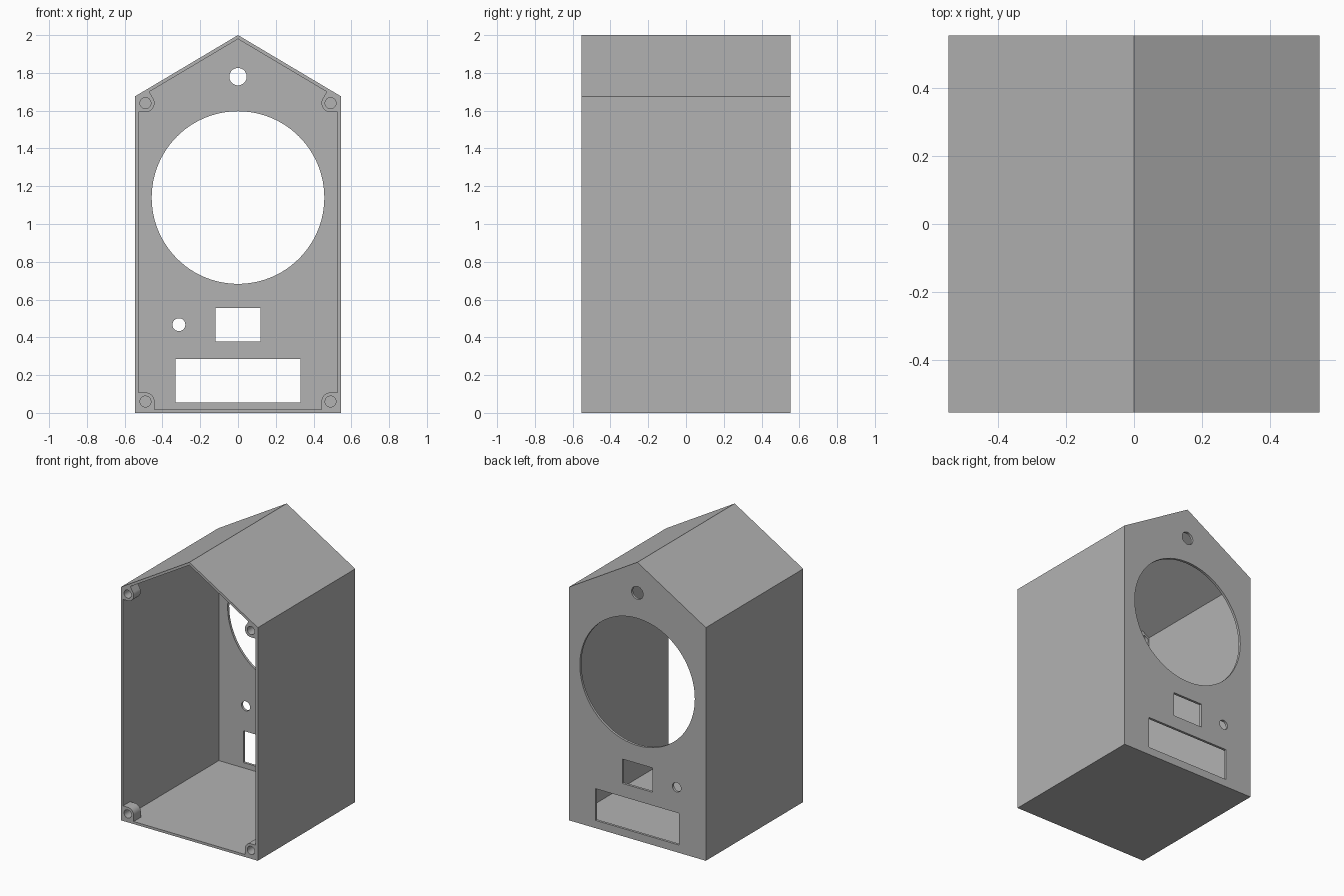
import bpy, bmesh
from math import sin, cos, pi, atan2, degrees
from mathutils import Vector

cube = bpy.data.objects.get("Cube")
if cube:
    bpy.data.objects.remove(cube, do_unlink=True)

HALF_W, HALF_D, EAVE, TOP = 0.545, 0.553, 1.676, 2.0
WALL = 0.018
BOSS_R, HOLE_R, BOSS_LEN = 0.048, 0.029, 0.08

grey = bpy.data.materials.new("Plain grey")
grey.use_nodes = True
grey.diffuse_color = (0.45, 0.45, 0.45, 1)
grey.node_tree.nodes["Principled BSDF"].inputs["Base Color"].default_value = grey.diffuse_color


def prism(name, outline, y0, y1):
    """Extrude an (x, z) outline along y."""
    bm = bmesh.new()
    face = bm.faces.new([bm.verts.new((x, y0, z)) for x, z in outline])
    ext = bmesh.ops.extrude_face_region(bm, geom=[face])
    verts = [g for g in ext["geom"] if isinstance(g, bmesh.types.BMVert)]
    bmesh.ops.translate(bm, verts=verts, vec=(0, y1 - y0, 0))
    bmesh.ops.recalc_face_normals(bm, faces=bm.faces)
    mesh = bpy.data.meshes.new(name)
    bm.to_mesh(mesh)
    bm.free()
    mesh.materials.append(grey)
    obj = bpy.data.objects.new(name, mesh)
    bpy.context.collection.objects.link(obj)
    return obj


def circle(x, z, r, n=48):
    return [(x + r * cos(2 * pi * i / n), z + r * sin(2 * pi * i / n)) for i in range(n)]


def rect(half_w, z0, z1):
    return [(-half_w, z0), (half_w, z0), (half_w, z1), (-half_w, z1)]


def gable(inset):
    """House-shaped outline, offset inwards by an equal wall thickness."""
    slope = (TOP - EAVE) / HALF_W
    drop = inset * (1 + slope * slope) ** 0.5
    w = HALF_W - inset
    eave = EAVE + slope * inset - drop
    return [(-w, inset), (w, inset), (w, eave), (0, TOP - drop), (-w, eave)]


def rounded_rib(x, z, angle):
    """Half-round outline running from a boss centre towards a wall."""
    d = Vector((cos(angle), sin(angle)))
    t = Vector((-d.y, d.x)) * BOSS_R
    c = Vector((x, z))
    arc = [c + BOSS_R * Vector((cos(angle + pi / 2 + pi * i / 24), sin(angle + pi / 2 + pi * i / 24)))
           for i in range(25)]
    return [tuple(p) for p in arc] + [tuple(c - t + d * 0.065), tuple(c + t + d * 0.065)]


def cut(target, tool):
    mod = target.modifiers.new("Cut", "BOOLEAN")
    mod.operation = "DIFFERENCE"
    mod.solver = "EXACT"
    mod.object = tool
    bpy.context.view_layer.objects.active = target
    bpy.ops.object.modifier_apply(modifier=mod.name)
    bpy.data.objects.remove(tool, do_unlink=True)


# Interior space, with the screw bosses kept out of it
cavity = prism("cavity", gable(WALL), -0.7, HALF_D - WALL)
roof_normal = atan2(HALF_W, TOP - EAVE)
boss_spots = []
for side in (-1, 1):
    for z, wall_angle in ((0.06, -pi / 2), (1.64, roof_normal)):
        x = side * 0.49
        boss_spots.append((x, z))
        out = 0 if side > 0 else pi
        up = wall_angle if side > 0 else pi - wall_angle
        for angle in (out, up):
            cut(cavity, prism("rib", rounded_rib(x, z, angle), -0.8, BOSS_LEN - HALF_D))

# Hollow gabled cabinet, open at the front
cabinet = prism("cabinet", gable(0), -HALF_D, HALF_D)
cut(cabinet, cavity)

# Screw holes in the bosses
for x, z in boss_spots:
    cut(cabinet, prism("screw_hole", circle(x, z, HOLE_R, 32), -0.7, BOSS_LEN - HALF_D + 0.02))

# Openings through the back panel
openings = [
    circle(0, 1.14, 0.457, 96),
    circle(0, 1.78, 0.046),
    circle(-0.313, 0.467, 0.034),
    rect(0.119, 0.379, 0.554),
    rect(0.332, 0.056, 0.284),
]
for outline in openings:
    cut(cabinet, prism("opening", outline, 0.45, 0.7))

bpy.ops.object.select_all(action="DESELECT")
cabinet.select_set(True)
bpy.context.view_layer.objects.active = cabinet
bpy.ops.object.shade_smooth_by_angle(angle=0.5)
